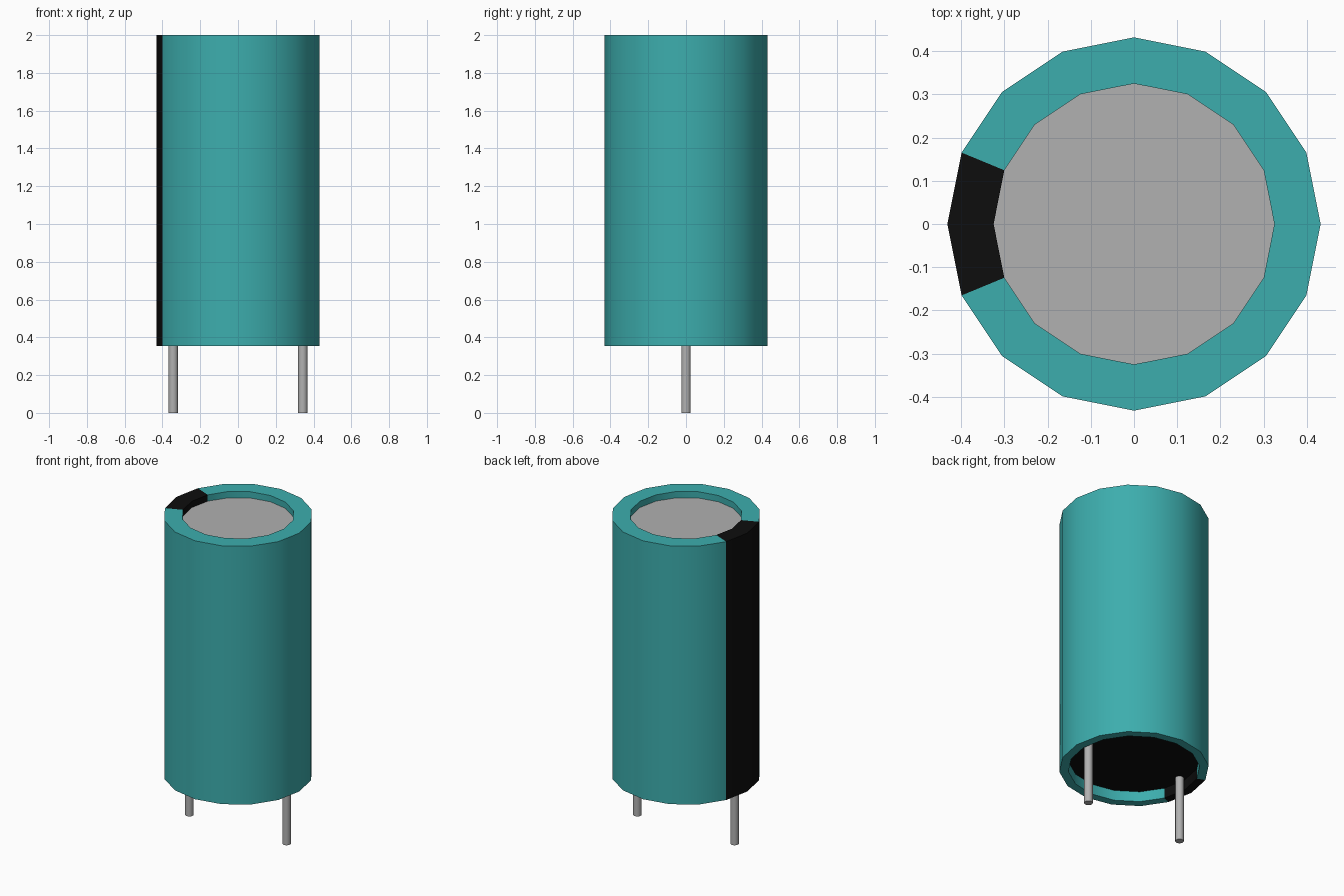
import bpy, bmesh, math

cube = bpy.data.objects.get("Cube")
if cube:
    bpy.data.objects.remove(cube, do_unlink=True)


def material(name, rgb):
    m = bpy.data.materials.new(name)
    m.use_nodes = True
    m.diffuse_color = (*rgb, 1)
    m.node_tree.nodes["Principled BSDF"].inputs["Base Color"].default_value = (*rgb, 1)
    return m


TEAL = material("teal sleeve", (0.046, 0.42, 0.42))
BLACK = material("black", (0.004, 0.004, 0.004))
GREY = material("grey metal", (0.44, 0.44, 0.44))

SIDES = 16
R_OUT, R_TOP, R_BASE = 0.432, 0.325, 0.38
Z_BOTTOM, Z_BASE, Z_CAP, Z_TOP = 0.355, 0.42, 1.96, 2.0


def finish(name, bm, mats):
    mesh = bpy.data.meshes.new(name)
    bm.to_mesh(mesh)
    bm.free()
    for m in mats:
        mesh.materials.append(m)
    ob = bpy.data.objects.new(name, mesh)
    bpy.context.collection.objects.link(ob)
    bpy.ops.object.select_all(action="DESELECT")
    ob.select_set(True)
    bpy.context.view_layer.objects.active = ob
    bpy.ops.object.shade_smooth_by_angle(angle=math.radians(30))
    return ob


def ring(bm, r, z):
    return [bm.verts.new((r * math.cos(math.tau * i / SIDES),
                          r * math.sin(math.tau * i / SIDES), z)) for i in range(SIDES)]


# Sleeve: profile swept round the axis, with a black stripe two faces wide on -x
bm = bmesh.new()
profile = [(R_BASE, Z_BASE), (R_BASE, Z_BOTTOM), (R_OUT, Z_BOTTOM),
           (R_OUT, Z_TOP), (R_TOP, Z_TOP), (R_TOP, Z_CAP)]
rings = [ring(bm, r, z) for r, z in profile]
for a, b in zip(rings, rings[1:]):
    for i in range(SIDES):
        j = (i + 1) % SIDES
        face = bm.faces.new((a[i], a[j], b[j], b[i]))
        face.material_index = 1 if i in (SIDES // 2 - 1, SIDES // 2) else 0
finish("sleeve", bm, [TEAL, BLACK])

# Recessed discs closing the two ends
bm = bmesh.new()
bm.faces.new(ring(bm, R_TOP, Z_CAP))
finish("top_cap", bm, [GREY])

bm = bmesh.new()
bm.faces.new(ring(bm, R_BASE, Z_BASE)[::-1])
finish("base_seal", bm, [BLACK])

# Two wire leads
for name, side in (("left_lead", 1), ("right_lead", -1)):
    bm = bmesh.new()
    bmesh.ops.create_cone(bm, cap_ends=True, segments=16, radius1=0.025,
                          radius2=0.025, depth=Z_BASE)
    bmesh.ops.translate(bm, vec=(side * 0.343, 0, Z_BASE / 2), verts=bm.verts)
    finish(name, bm, [GREY])
